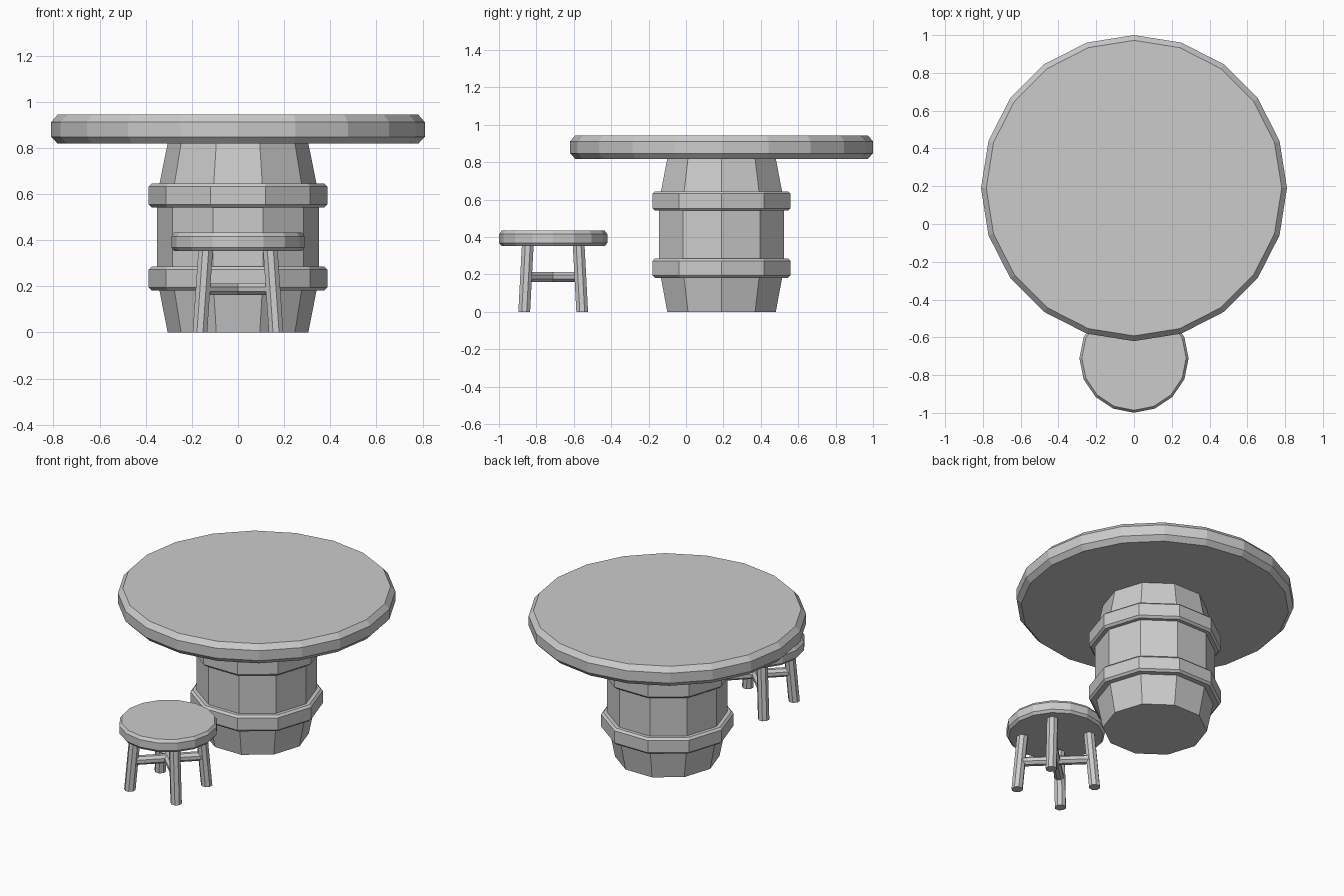
import bpy, bmesh
from math import cos, sin, tau
from mathutils import Vector

if "Cube" in bpy.data.objects:
    bpy.data.objects.remove(bpy.data.objects["Cube"])


def make_object(name, bm):
    bmesh.ops.recalc_face_normals(bm, faces=bm.faces)
    mesh = bpy.data.meshes.new(name)
    bm.to_mesh(mesh)
    bm.free()
    obj = bpy.data.objects.new(name, mesh)
    bpy.context.collection.objects.link(obj)
    return obj


def lathe(name, profile, sides, cy, closed=False):
    """Spin (radius, z) points around a vertical axis at y = cy; cap ends or close as a ring."""
    bm = bmesh.new()
    rings = [[bm.verts.new((r * cos(tau * i / sides), cy + r * sin(tau * i / sides), z))
              for i in range(sides)] for r, z in profile]
    pairs = list(zip(rings, rings[1:]))
    if closed:
        pairs.append((rings[-1], rings[0]))
    else:
        bm.faces.new(rings[0])
        bm.faces.new(rings[-1])
    for a, b in pairs:
        for i in range(sides):
            j = (i + 1) % sides
            bm.faces.new((a[i], a[j], b[j], b[i]))
    return make_object(name, bm)


def rod(name, start, end, radius, sides, u, v, turn=0.0):
    """Straight rod whose end rings lie in the plane spanned by u and v."""
    bm = bmesh.new()
    u, v = Vector(u).normalized(), Vector(v).normalized()
    rings = []
    for p in (start, end):
        rings.append([bm.verts.new(Vector(p)
                      + u * radius * cos(tau * (i + turn) / sides)
                      + v * radius * sin(tau * (i + turn) / sides)) for i in range(sides)])
    a, b = rings
    bm.faces.new(a)
    bm.faces.new(b)
    for i in range(sides):
        j = (i + 1) % sides
        bm.faces.new((a[i], a[j], b[j], b[i]))
    return make_object(name, bm)


TABLE_Y, STOOL_Y = 0.19, -0.71

# Table top with chamfered rim
lathe("table_top", [(0.782, 0.818), (0.81, 0.848), (0.81, 0.912), (0.782, 0.944)], 20, TABLE_Y)

# Barrel pedestal
lathe("barrel", [(0.305, 0.0), (0.351, 0.235), (0.351, 0.592), (0.305, 0.82)], 10, TABLE_Y)

# Barrel hoops
for name, z in (("lower_hoop", 0.234), ("upper_hoop", 0.593)):
    lathe(name, [(0.335, z - 0.052), (0.374, z - 0.052), (0.387, z - 0.039),
                 (0.387, z + 0.039), (0.374, z + 0.052), (0.335, z + 0.052)],
          10, TABLE_Y, closed=True)

# Stool seat
lathe("stool_seat", [(0.276, 0.352), (0.289, 0.368), (0.289, 0.416), (0.276, 0.434)], 16, STOOL_Y)

# Splayed stool legs
for side, sx in (("left", -1), ("right", 1)):
    for end, sy in (("front", -1), ("back", 1)):
        rod(f"{end}_{side}_leg", (sx * 0.165, STOOL_Y + sy * 0.155, 0),
            (sx * 0.14, STOOL_Y + sy * 0.136, 0.36), 0.034, 8, (1, 0, 0), (0, 1, 0), 0.5)

# Crossed stretchers between opposite legs
for name, s in (("stretcher_a", 1), ("stretcher_b", -1)):
    rod(name, (-0.15, STOOL_Y - s * 0.145, 0.187), (0.15, STOOL_Y + s * 0.145, 0.187),
        0.028, 8, (-s, 1, 0), (0, 0, 1), 0.5)
